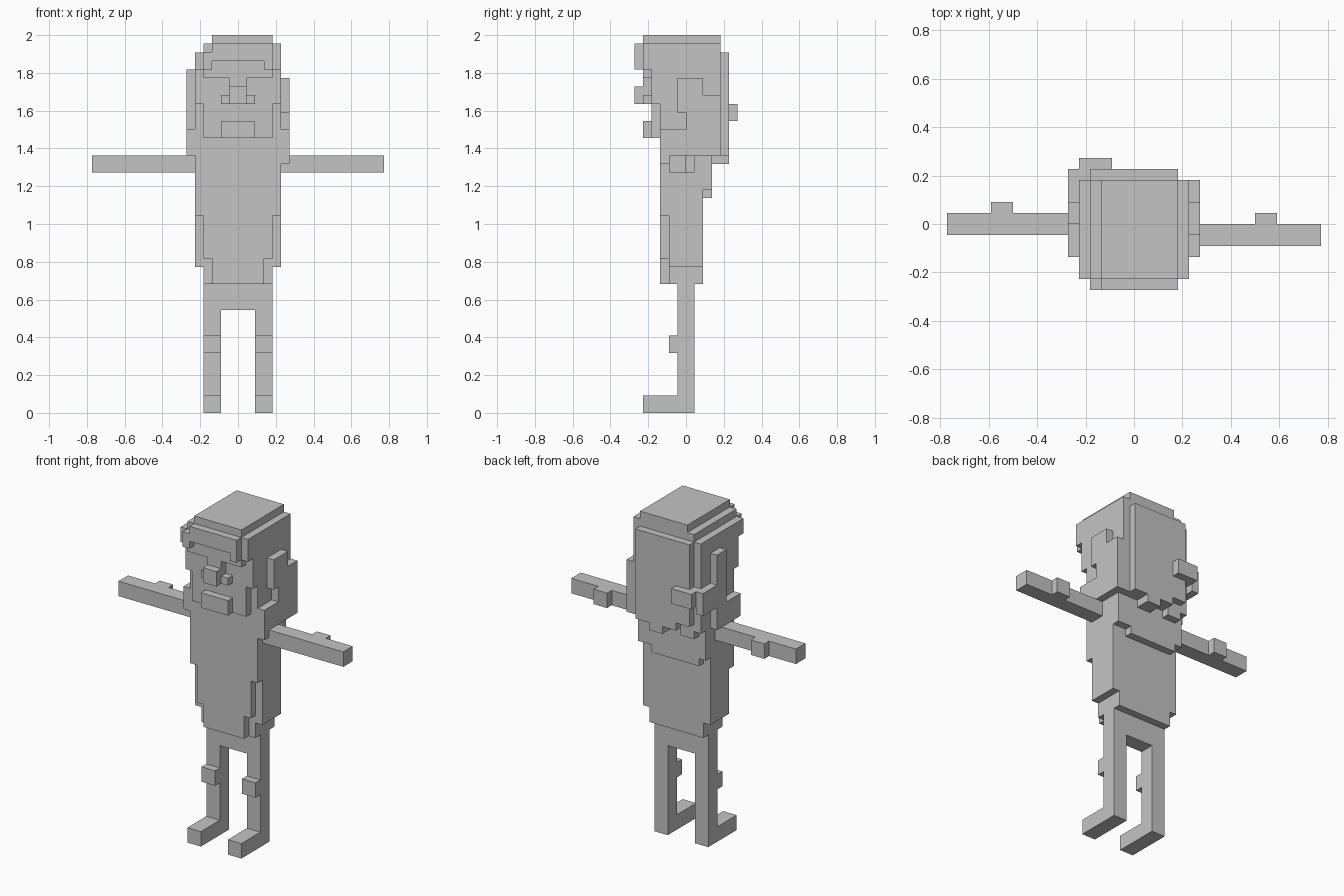
import bpy, bmesh, math

if "Cube" in bpy.data.objects:
    bpy.data.objects.remove(bpy.data.objects["Cube"])

U = 2 / 44   # size of one block
owner = {}   # block position -> part name

grey = bpy.data.materials.new("plain grey")
grey.diffuse_color = (0.55, 0.55, 0.55, 1)
grey.use_nodes = True
grey.node_tree.nodes["Principled BSDF"].inputs["Base Color"].default_value = grey.diffuse_color


def box(part, xs, ys, zs):
    """Fill a range of blocks for one part."""
    for x in range(*xs):
        for y in range(*ys):
            for z in range(*zs):
                owner.setdefault((x, y, z), part)


def pair(part, xs, ys, zs):
    """A box and its mirrored copy."""
    box(part, xs, ys, zs)
    box(part, (-xs[1], -xs[0]), ys, zs)


def stack(part, ys, z, *steps):
    """Centred slabs piled up from z; each step is (half width, top)."""
    for half, top in steps:
        box(part, (-half, half), ys, (z, top))
        z = top


# Legs
pair("feet", (2, 4), (-5, 1), (0, 2))
pair("legs", (2, 4), (-1, 1), (2, 12))
pair("knees", (2, 4), (-2, -1), (7, 9))
stack("hips", (-1, 1), 12, (4, 15))

# Torso: body, stepped front layer, shoulder layer on the back
stack("torso", (-2, 2), 15, (4, 17), (5, 30))
stack("torso", (-3, -2), 15, (3, 18), (4, 23), (5, 30))
stack("upper_back", (2, 3), 26, (5, 30))
box("upper_back", (-4, 3), (2, 3), (25, 26))

# Arms with thumbs; the left one sits one block further back
for part, side, y in (("right_arm", 1, -2), ("left_arm", -1, -1)):
    for x0, x1, y0, y1 in ((5, 17, y, y + 2), (11, 13, y + 2, y + 3)):
        box(part, sorted((side * x0, side * x1)), (y0, y1), (28, 30))

# Head, with the face stepping forward towards the top
stack("head", (-3, 4), 30, (5, 40))
stack("head", (-4, -3), 33, (4, 36), (5, 40))
stack("head", (-5, 4), 40, (5, 42))
box("cap", (-4, 5), (-5, 4), (42, 43))
box("cap", (-3, 4), (-5, 4), (43, 44))

# Face
stack("brow", (-6, -5), 41, (4, 42))
box("brow", (-3, 4), (-6, -5), (42, 43))
pair("brow", (3, 4), (-6, -5), (40, 41))
stack("brow", (-5, -4), 39, (4, 40))
stack("nose", (-6, -5), 36, (1, 38))
stack("nose", (-5, -4), 36, (2, 37), (1, 39))
stack("mouth", (-5, -3), 32, (2, 34))
pair("jaw", (2, 4), (-4, -3), (32, 33))

# Hair on the back, with hanging ends and a knot
stack("back_hair", (4, 5), 31, (4, 42))
box("back_hair", (-2, 4), (4, 5), (30, 31))
box("back_hair", (0, 2), (3, 5), (29, 30))
box("back_hair", (-4, -2), (3, 4), (29, 31))
box("hair_knot", (-5, -2), (4, 6), (34, 36))

# Side locks
for ys, zs in (((-1, 2), (35, 39)), ((2, 4), (35, 37)), ((0, 4), (33, 35)),
               ((-3, 4), (30, 33)), ((-3, -2), (29, 30))):
    box("right_hair_lock", (5, 6), ys, zs)
for ys, zs in (((0, 2), (33, 40)), ((2, 5), (33, 36)), ((-3, 2), (30, 33))):
    box("left_hair_lock", (-6, -5), ys, zs)


def build(part):
    """Skin the blocks of one part, leaving out faces hidden by other blocks."""
    bm = bmesh.new()
    cache = {}

    def vert(p):
        if p not in cache:
            cache[p] = bm.verts.new([c * U for c in p])
        return cache[p]

    for c in (k for k, v in owner.items() if v == part):
        for axis in range(3):
            for side in (0, 1):
                n = list(c)
                n[axis] += 2 * side - 1
                if tuple(n) in owner:
                    continue
                quad = []
                for a, b in ((0, 0), (1, 0), (1, 1), (0, 1)):
                    p = list(c)
                    p[axis] += side
                    p[(axis + 1) % 3] += a
                    p[(axis + 2) % 3] += b
                    quad.append(vert(tuple(p)))
                bm.faces.new(quad if side else quad[::-1])
    # merge the coplanar squares into large flat faces
    bmesh.ops.dissolve_limit(bm, angle_limit=math.radians(1),
                             verts=bm.verts[:], edges=bm.edges[:])
    mesh = bpy.data.meshes.new(part)
    bm.to_mesh(mesh)
    bm.free()
    mesh.materials.append(grey)
    bpy.context.collection.objects.link(bpy.data.objects.new(part, mesh))


for part in dict.fromkeys(owner.values()):
    build(part)
